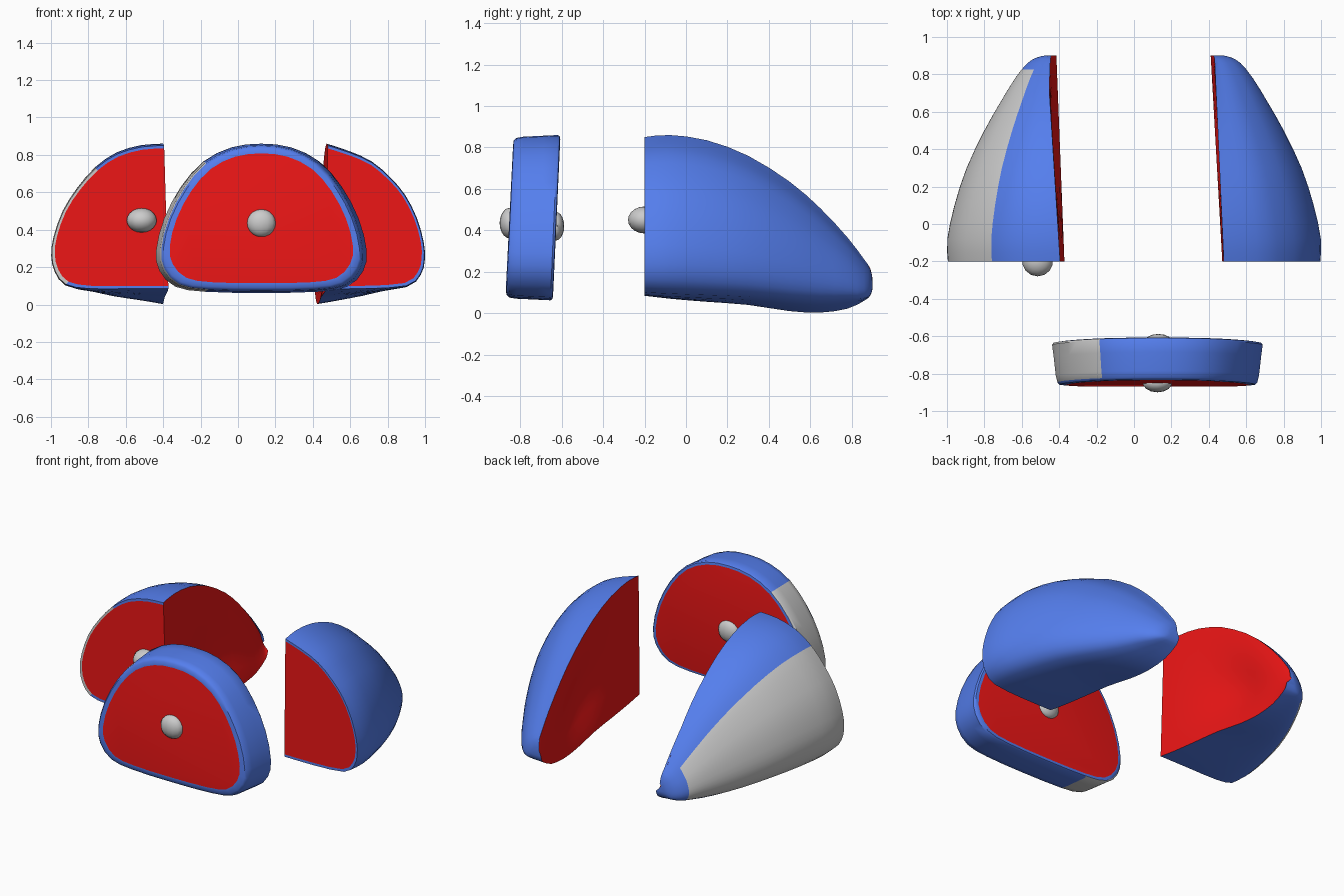
import bpy, bmesh
from math import exp
from mathutils import Vector

if "Cube" in bpy.data.objects:
    bpy.data.objects.remove(bpy.data.objects["Cube"])


def material(name, color):
    m = bpy.data.materials.new(name)
    m.diffuse_color = color
    m.use_nodes = True
    m.node_tree.nodes["Principled BSDF"].inputs["Base Color"].default_value = m.diffuse_color
    return m


RIND = material("rind_blue", (0.09, 0.21, 0.85, 1))
FLESH = material("flesh_red", (0.85, 0.008, 0.008, 1))
GREY, BLUE, RED = 0, 1, 2


def spline(pts, n, closed=False):
    """Catmull-Rom resampling, n steps per span."""
    k = len(pts)
    get = (lambda i: Vector(pts[i % k])) if closed else (lambda i: Vector(pts[min(max(i, 0), k - 1)]))
    out = []
    for i in range(k if closed else k - 1):
        a, b, c, d = get(i - 1), get(i), get(i + 1), get(i + 2)
        for s in range(n):
            t = s / n
            out.append(0.5 * (2 * b + (c - a) * t + (2 * a - 5 * b + 4 * c - d) * t * t
                              + (3 * b - a - 3 * c + d) * t ** 3))
    if not closed:
        out.append(get(k - 1))
    return out


def finish(bm, name, colored=True):
    bmesh.ops.remove_doubles(bm, verts=bm.verts, dist=0.0004)
    bmesh.ops.recalc_face_normals(bm, faces=bm.faces)
    me = bpy.data.meshes.new(name)
    bm.to_mesh(me)
    bm.free()
    if colored:
        for m in (None, RIND, FLESH):
            me.materials.append(m)
    ob = bpy.data.objects.new(name, me)
    bpy.context.collection.objects.link(ob)
    bpy.context.view_layer.objects.active = ob
    ob.select_set(True)
    bpy.ops.object.shade_smooth_by_angle(angle=0.7)
    ob.select_set(False)


def add_face(bm, verts, mat):
    f = bm.faces.new(verts)
    f.material_index = mat


# Stations along the joint: y, top z, bottom z, outer x
STATIONS = spline([(-.2, .85, .085, .995), (-.08, .86, .07, .998), (.1, .835, .055, .96),
                   (.3, .76, .04, .895), (.5, .635, .01, .80), (.65, .505, .003, .715),
                   (.78, .365, .022, .635), (.86, .26, .06, .57), (.89, .215, .085, .52),
                   (.9, .17, .115, .48)], 2)


def half_joint(name, side, profile, x_top, x_bot, skin):
    """Half of the tapering joint; x_top/x_bot are (front, back) x of the cut edges."""
    bm = bmesh.new()
    prof = spline(profile, 2)
    rows = 10

    def inner(y, t):
        k = (y + .2) / 1.1
        a = x_top[0] + (x_top[1] - x_top[0]) * k
        b = x_bot[0] + (x_bot[1] - x_bot[0]) * k
        dent = .055 * exp(-((y - .4) / .25) ** 2 - ((t - .4) / .3) ** 2) * min(1, 6 * t * (1 - t))
        return b + (a - b) * t + dent

    def place(st, u, v):
        y, top, bot, out = st
        low = bot + max(0, .085 - bot) * u * .7 * min(1, (top - bot) * 3)
        x = inner(y, v) if u < .001 else (lambda e: e + (out - e) * u)(
            x_bot[0] + (x_bot[1] - x_bot[0]) * (y + .2) / 1.1
            + v * (x_top[0] - x_bot[0]))
        return bm.verts.new((side * x, y, low + (top - low) * v))

    skinv = [[place(s, p.x, p.y) for p in prof] for s in STATIONS]
    cut = [[place(s, 0, 1 - r / rows) for r in range(rows + 1)] for s in STATIONS]

    def outer_mat(j, y):
        mid = (prof[j] + prof[j + 1]) / 2
        return GREY if skin and y < .8 and mid.x > .6 and mid.y > .02 else BLUE

    # rind and red cut face
    for i in range(len(STATIONS) - 1):
        y = STATIONS[i][0]
        for grid, is_skin in ((skinv, True), (cut, False)):
            for j in range(len(grid[0]) - 1):
                add_face(bm, (grid[i][j], grid[i][j + 1], grid[i + 1][j + 1], grid[i + 1][j]),
                         outer_mat(j, y) if is_skin else RED)
    add_face(bm, skinv[-1] + cut[-1][-2:0:-1], BLUE)
    # front end: thin rind rim around red flesh
    rim = [place(STATIONS[0], p.x * .975, .5 + (p.y - .5) * .96) for p in prof]
    for j in range(len(prof) - 1):
        add_face(bm, (skinv[0][j], skinv[0][j + 1], rim[j + 1], rim[j]), outer_mat(j, -.2))
    add_face(bm, rim + cut[0][-2:0:-1], RED)
    finish(bm, name)


half_joint("left_half", -1,
           [(0, 1), (.2, .99), (.42, .94), (.61, .84), (.77, .70), (.9, .54), (.98, .36),
            (1, .23), (.97, .12), (.88, .03), (.68, 0), (.35, 0), (0, 0)],
           (.395, .465), (.372, .415), True)
half_joint("right_half", 1,
           [(0, 1), (.23, .95), (.46, .88), (.65, .77), (.8, .65), (.92, .49), (.99, .32),
            (1, .2), (.96, .10), (.82, .02), (.4, 0), (0, 0)],
           (.48, .43), (.472, .41), False)


# Thick slice in front
def slice_piece():
    bm = bmesh.new()
    half = [(0, .86), (.16, .84), (.31, .765), (.43, .63), (.52, .46), (.563, .29),
            (.545, .18), (.46, .095), (.3, .068), (0, .062)]
    outline = spline(half + [(-x, z) for x, z in half[-2:0:-1]], 2, True)
    # y offset, x scale, z scale of each ring
    rings = [(0, .87, .87), (.003, .93, .93), (.015, .95, .965), (.05, .965, .98), (.15, .985, .992),
             (.215, 1, 1), (.225, .985, .985), (.228, .95, .95)]
    mats = [BLUE, BLUE, None, None, None, None, BLUE]
    grid = [[bm.verts.new((.125 + p.x * sx, -.87 + y + .035 * (p.y - .06) / .8 ,
                           .46 + (p.y - .46) * sz)) for p in outline] for y, sx, sz in rings]
    n = len(outline)
    for i, m in enumerate(mats):
        for j in range(n):
            k = (j + 1) % n
            mid = (outline[j].x + outline[k].x) / 2
            mat = m if m is not None else (GREY if mid < -.33 else BLUE)
            add_face(bm, (grid[i][j], grid[i][k], grid[i + 1][k], grid[i + 1][j]), mat)
    add_face(bm, grid[0], RED)
    add_face(bm, grid[-1], RED)
    finish(bm, "front_slice")


slice_piece()


# Bone ends
def bone(name, loc, radii):
    bm = bmesh.new()
    bmesh.ops.create_uvsphere(bm, u_segments=14, v_segments=10, radius=1)
    for v in bm.verts:
        v.co = Vector(loc) + Vector(v.co[i] * radii[i] for i in range(3))
    finish(bm, name, False)


bone("bone_end_left", (-.515, -.2, .45), (.082, .08, .065))
bone("bone_end_slice_front", (.125, -.85, .435), (.078, .05, .074))
bone("bone_end_slice_back", (.13, -.63, .42), (.075, .042, .07))
